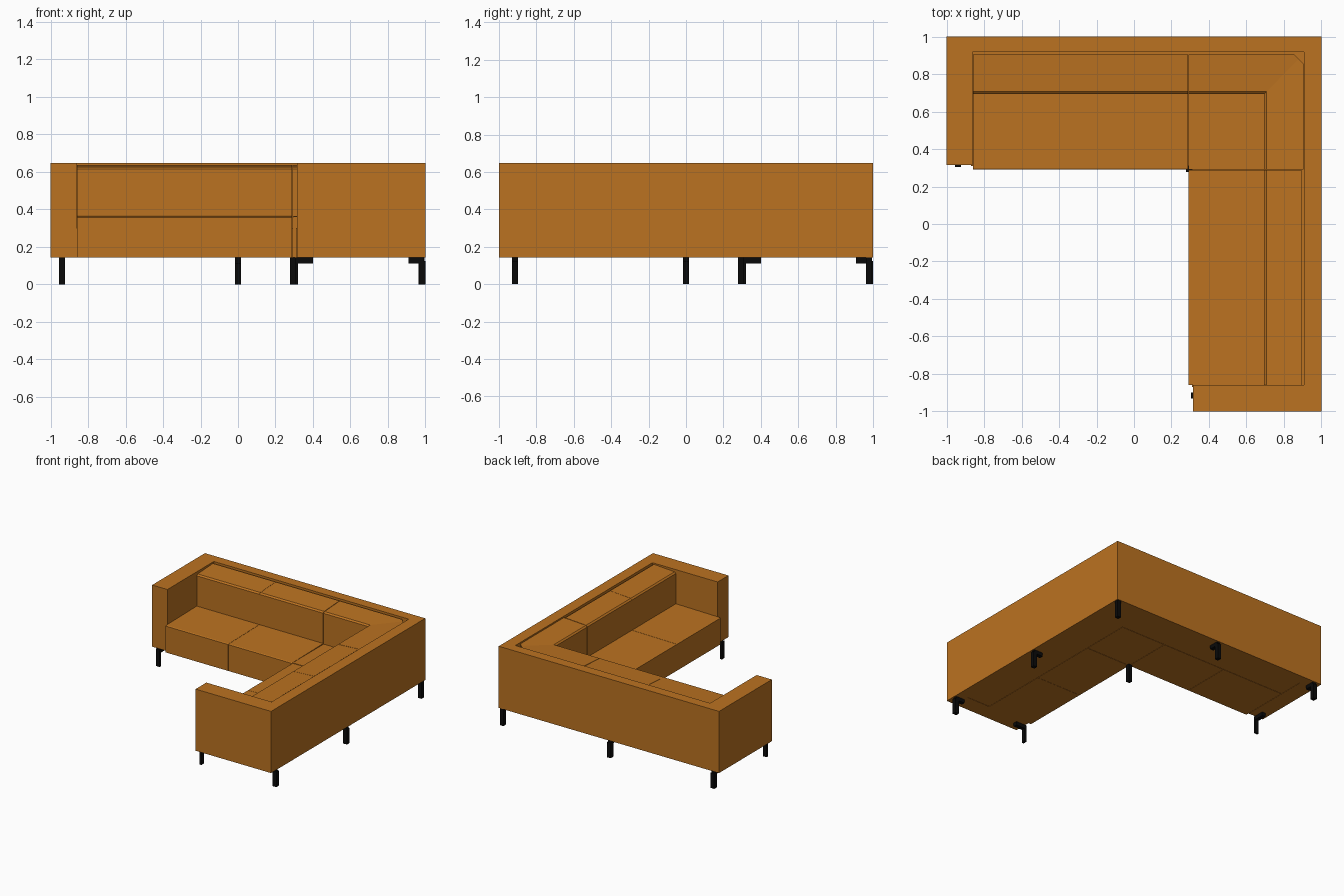
import bpy, bmesh
from mathutils import Vector

if "Cube" in bpy.data.objects:
    bpy.data.objects.remove(bpy.data.objects["Cube"], do_unlink=True)


def material(name, color):
    m = bpy.data.materials.new(name)
    m.use_nodes = True
    m.diffuse_color = color
    m.node_tree.nodes["Principled BSDF"].inputs["Base Color"].default_value = color
    return m


LEATHER = material("tan leather", (0.5, 0.17, 0.015, 1))
BLACK = material("black metal", (0.003, 0.003, 0.003, 1))


def finish(name, bm, mat):
    bmesh.ops.recalc_face_normals(bm, faces=bm.faces)
    mesh = bpy.data.meshes.new(name)
    bm.to_mesh(mesh)
    bm.free()
    mesh.materials.append(mat)
    obj = bpy.data.objects.new(name, mesh)
    bpy.context.collection.objects.link(obj)
    return obj


def slab(name, outline, z0, z1, mat=LEATHER):
    """Extrude a flat outline upward."""
    bm = bmesh.new()
    face = bm.faces.new([bm.verts.new((x, y, z0)) for x, y in outline])
    up = bmesh.ops.extrude_face_region(bm, geom=[face])["geom"]
    bmesh.ops.translate(bm, vec=(0, 0, z1 - z0),
                        verts=[v for v in up if isinstance(v, bmesh.types.BMVert)])
    return finish(name, bm, mat)


def box(name, x0, x1, y0, y1, z0, z1, mat=LEATHER):
    return slab(name, [(x0, y0), (x1, y0), (x1, y1), (x0, y1)], z0, z1, mat)


def loft(bm, profile, start, end, swap, cap_end=True):
    """Sweep a depth/height profile along a run; swap turns it onto the other wing."""
    def ring(pos):
        pts = [(pos(d), d, z) for d, z in profile]
        return [bm.verts.new((y, x, z) if swap else (x, y, z)) for x, y, z in pts]
    a, b = ring(start), ring(end)
    n = len(profile)
    for i in range(n):
        j = (i + 1) % n
        bm.faces.new((a[i], a[j], b[j], b[i]))
    bm.faces.new(a)
    if cap_end:
        bm.faces.new(b)


def cushion(name, profile, start, end, swap):
    bm = bmesh.new()
    loft(bm, profile, lambda d: start, lambda d: end, swap)
    finish(name, bm, LEATHER)


# Outer shell: two arms and two backs in one piece
slab("frame", [(-1, 0.315), (-0.862, 0.315), (-0.862, 0.918), (0.907, 0.918),
               (0.907, -0.86), (0.315, -0.86), (0.315, -1), (1, -1),
               (1, 1), (-1, 1)], 0.142, 0.648)

# Closed base under the cushions
slab("base", [(-0.87, 0.31), (0.31, 0.31), (0.31, -0.87), (0.95, -0.87),
              (0.95, 0.95), (-0.87, 0.95)], 0.144, 0.3)

# Seat and back cushions on both wings
SEAT = [(0.29, 0.142), (0.29, 0.358), (0.30, 0.362), (0.70, 0.368), (0.70, 0.142)]
BACK = [(0.694, 0.364), (0.694, 0.616), (0.706, 0.627), (0.904, 0.638), (0.904, 0.3),
        (0.72, 0.3)]
GAP = 0.002
RUNS = [(-0.86, -0.29), (-0.29, 0.29)]
for wing, swap in (("back", False), ("side", True)):
    profile = [(d - 0.01 if swap and d > 0.9 else d, z) for d, z in BACK]
    for number, (a, b) in enumerate(RUNS, 1):
        cushion(f"{wing}_seat_{number}", SEAT, a, b - GAP, swap)
        cushion(f"{wing}_cushion_{number}", profile, a, b - GAP, swap)

# Corner seat
box("corner_seat", 0.29 + GAP, 0.70, 0.29 + GAP, 0.70, 0.142, 0.364)

# Mitred corner back cushion with its outer corner cut off
bm = bmesh.new()
for swap in (False, True):
    loft(bm, BACK, lambda d: 0.29 + GAP, lambda d: d, swap, cap_end=False)
bmesh.ops.remove_doubles(bm, verts=bm.verts, dist=0.0005)
cut = bmesh.ops.bisect_plane(bm, geom=bm.verts[:] + bm.edges[:] + bm.faces[:],
                             plane_co=(0.88, 0.88, 0), plane_no=Vector((1, 1, 0)),
                             clear_outer=True)
bmesh.ops.holes_fill(bm, edges=[e for e in bm.edges if e.is_boundary])
finish("corner_cushion", bm, LEATHER)


# Legs: flat posts with a horizontal bracket under the frame
def bracket_leg(name, along, inner, swap):
    lo, hi, b0, b1 = (0.303, 0.32, 0.303, 0.40) if inner else (0.965, 1.0, 0.91, 0.99)
    spans = [("post", along - 0.016, along + 0.016, lo, hi, 0, 0.125),
             ("bracket", along - 0.016, along + 0.016, b0, b1, 0.112, 0.143)]
    for part, x0, x1, y0, y1, z0, z1 in spans:
        if swap:
            x0, x1, y0, y1 = y0, y1, x0, x1
        box(f"{name}_{part}", x0, x1, y0, y1, z0, z1, BLACK)


for wing, swap, end in (("back", False, -0.94), ("side", True, -0.915)):
    bracket_leg(f"{wing}_end_leg", end, False, swap)
    bracket_leg(f"{wing}_middle_leg", 0, False, swap)
    bracket_leg(f"{wing}_front_leg", end, True, swap)
for name, c in (("outer_corner_leg", 0.978), ("inner_corner_leg", 0.293)):
    box(name, c - 0.016, c + 0.016, c - 0.016, c + 0.016, 0, 0.143, BLACK)
